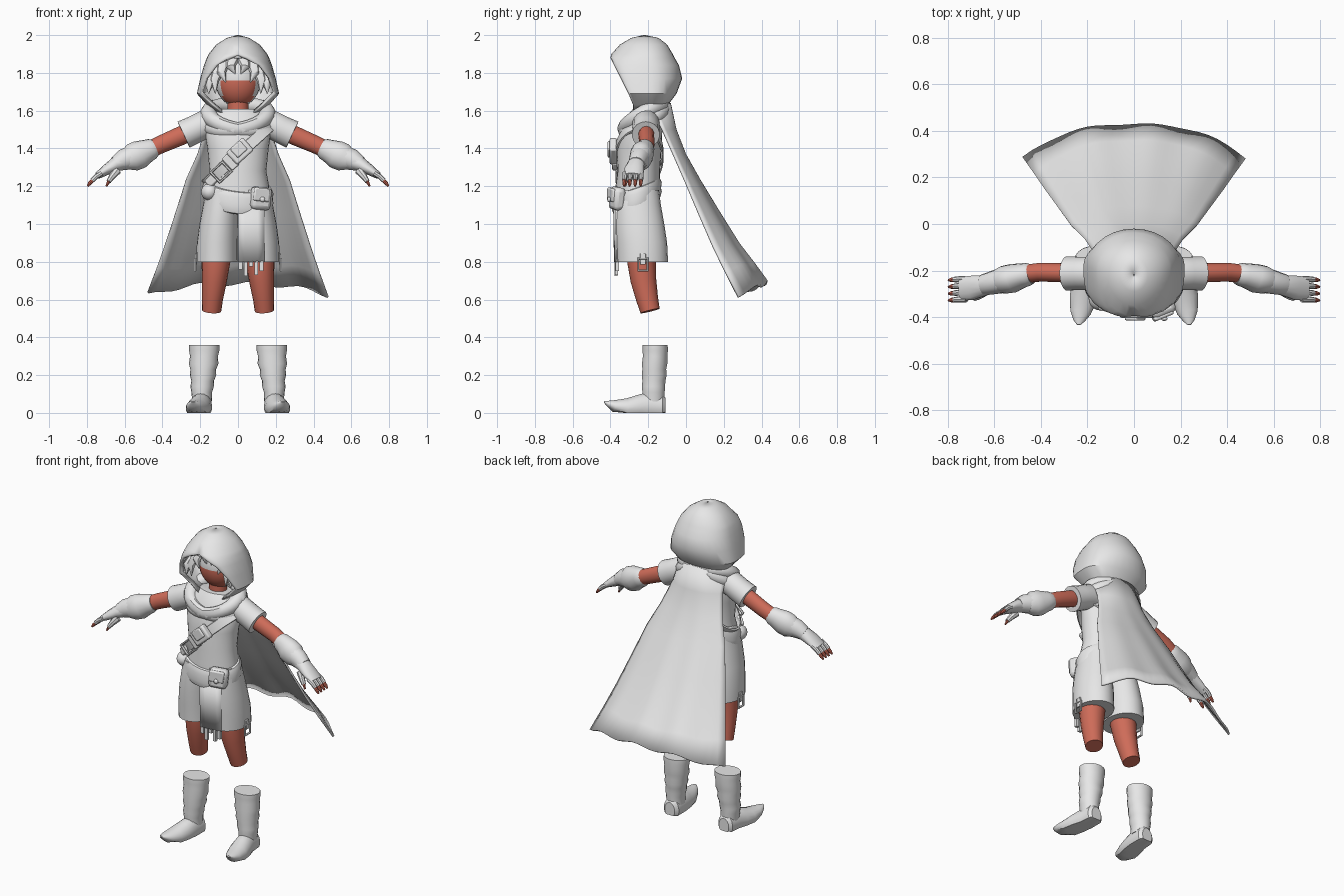
import bpy, bmesh, math
from math import sin, cos, pi, radians
from mathutils import Vector, Matrix

def material(name, rgb):
    m = bpy.data.materials.new(name)
    m.diffuse_color = (*rgb, 1)
    return m

GREY = material("grey_cloth", (0.8, 0.8, 0.8))
SKIN = material("red_skin", (0.62, 0.15, 0.10))

def finish(name, bm, mat, thick=0, bevel=0):
    bmesh.ops.remove_doubles(bm, verts=bm.verts, dist=0.0005)
    bmesh.ops.recalc_face_normals(bm, faces=bm.faces)
    me = bpy.data.meshes.new(name)
    bm.to_mesh(me)
    bm.free()
    ob = bpy.data.objects.new(name, me)
    bpy.context.collection.objects.link(ob)
    me.materials.append(mat)
    if thick:
        mod = ob.modifiers.new("thickness", 'SOLIDIFY')
        mod.thickness, mod.offset = thick, -1
    if bevel:
        mod = ob.modifiers.new("bevel", 'BEVEL')
        mod.width, mod.segments = bevel, 2
    return ob

def grid(name, mat, rows, closed=False, thick=0, caps=False):
    """Skin a list of equal-length point rows."""
    bm = bmesh.new()
    vs = [[bm.verts.new(p) for p in r] for r in rows]
    n = len(rows[0])
    for a, b in zip(vs, vs[1:]):
        for i in range(n if closed else n - 1):
            j = (i + 1) % n
            bm.faces.new((a[i], a[j], b[j], b[i]))
    if caps:
        bm.faces.new(vs[0])
        bm.faces.new(vs[-1])
    return finish(name, bm, mat, thick)

def loft(name, mat, pts, n=16, s=1, flat=False, ref=(0, 1, 0), floor=None):
    """Tube through (x, y, z, radius_a, radius_b) stations, mirrored in x by s."""
    c = [Vector(p[:3]) for p in pts]
    rows = []
    for k, p in enumerate(pts):
        t = Vector((0, 0, 1)) if flat else (c[min(k + 1, len(c) - 1)] - c[max(k - 1, 0)]).normalized()
        side = t.cross(Vector(ref)).normalized()
        up = side.cross(t)
        row = []
        for i in range(n):
            a = 2 * pi * i / n
            q = c[k] + side * p[3] * cos(a) + up * p[4] * sin(a)
            if floor is not None:
                q.z = max(q.z, floor)
            row.append((q.x * s, q.y, q.z))
        rows.append(row)
    return grid(name, mat, rows, True, caps=True)

def box(name, loc, size, rot=(0, 0, 0), bevel=0.01, mat=GREY):
    bm = bmesh.new()
    bmesh.ops.create_cube(bm, size=1)
    bmesh.ops.scale(bm, vec=size, verts=bm.verts)
    ob = finish(name, bm, mat, bevel=bevel)
    ob.location, ob.rotation_euler = loc, rot
    return ob

def torus(name, loc, rot, scale, R, r, segs=32, sides=10):
    bpy.ops.mesh.primitive_torus_add(major_radius=R, minor_radius=r, major_segments=segs, minor_segments=sides)
    ob = bpy.context.object
    ob.name = name
    ob.data.transform(Matrix.Diagonal((*scale, 1)) @ Matrix.Rotation(pi / 4, 4, 'Z'))
    ob.location, ob.rotation_euler = loc, rot
    ob.data.materials.append(GREY)
    return ob

def ball(name, loc, scale, rot=(0, 0, 0), mat=GREY):
    bm = bmesh.new()
    bmesh.ops.create_uvsphere(bm, u_segments=28, v_segments=20, radius=1)
    bmesh.ops.scale(bm, vec=scale, verts=bm.verts)
    ob = finish(name, bm, mat)
    ob.location, ob.rotation_euler = loc, rot
    return ob

# Hood: z, back y, half width, y of widest point, opening edge x and y
hood = [(1.58, -.13, .10, -.20, .07, -.28), (1.63, -.095, .165, -.18, .13, -.28),
        (1.69, -.05, .218, -.18, .195, -.305), (1.77, -.02, .20, -.18, .165, -.345),
        (1.84, -.037, .18, -.19, .11, -.38), (1.88, -.06, .165, -.20, .045, -.40),
        (1.90, -.07, .155, -.20, 0, -.395), (1.95, -.10, .115, -.21, 0, -.35),
        (1.985, -.145, .06, -.22, 0, -.29), (2.0, -.215, .005, -.22, 0, -.225)]
rows = []
for z, yb, w, ym, ex, ey in hood:
    half = [(w * sin(u), ym + (yb - ym) * cos(u)) for u in [i * pi / 14 for i in range(8)]]
    half += [(ex + (w - ex) * cos(u), ym + (ey - ym) * sin(u)) for u in [i * pi / 14 for i in range(1, 8)]]
    rows.append([(-x, y, z) for x, y in half[:0:-1]] + [(x, y, z) for x, y in half])
grid("hood", GREY, rows, thick=0.022)
ball("hood_peak", (0, -.332, 1.925), (.075, .07, .022), (radians(42), 0, 0))

# Head with a coloured lower face, neck and hair
head = ball("head", (0, -.19, 1.76), (.12, .105, .14))
head.data.materials.append(SKIN)
for f in head.data.polygons:
    x, y, z = f.center
    if y < -.03 and z < .01 and abs(x) < .085:
        f.material_index = 1
loft("neck", SKIN, [(0, -.2, 1.54, .055, .05), (0, -.2, 1.68, .055, .05)], flat=True)
for s in (-1, 1):
    for x0, x1, z0, z1 in ((.03, .015, 1.87, 1.795), (.08, .065, 1.85, 1.75),
                           (.10, .12, 1.83, 1.69), (.125, .155, 1.80, 1.69)):
        loft("hair_lock", GREY, [(x0, -.25, z0, .035, .025), ((x0 + x1) / 2 + .015, -.29, (z0 + z1) / 2, .025, .018),
                                 (x1, -.295, z1, .002, .002)], 8, s)

# Crossed scarf folds
for s in (-1, 1):
    torus("scarf_fold", (0, -.22, 1.56), (radians(30), radians(11 * s), 0), (1.08, .85, 1), .145, .042)

# Cape: centre line (y, z) and edge line (x, y, z)
mid = [(-.08, 1.64), (-.05, 1.5), (0, 1.37), (.075, 1.235), (.18, 1.06), (.285, .89), (.36, .79), (.43, .69)]
edge = [(.165, -.17, 1.6), (.175, -.12, 1.5), (.215, -.06, 1.37), (.275, 0, 1.235),
        (.33, .075, 1.06), (.385, .15, .89), (.43, .215, .76), (.48, .285, .627)]
rows = []
for k, ((my, mz), (ex, ey, ez)) in enumerate(zip(mid, edge)):
    row = []
    for i in range(25):
        u = i / 12 - 1
        f = abs(u) ** 2.6
        wave = .012 * sin(u * 11) * (k / 7) ** 2
        row.append((ex * u, my + (ey - my) * f + wave * .3, mz + (ez - mz) * f + wave))
    rows.append(row)
grid("cape", GREY, rows, thick=0.012)

# Tunic body
loft("tunic", GREY, [(0, -.255, 1.08, .165, .115), (0, -.255, 1.2, .165, .118), (0, -.25, 1.28, .15, .112),
                     (0, -.248, 1.4, .162, .118), (0, -.235, 1.5, .178, .11), (0, -.22, 1.57, .165, .095),
                     (0, -.21, 1.61, .11, .07)], 28, flat=True)

# Chest strap wrapping the torso diagonally
def strap_row(d, off):
    out = []
    for i in range(40):
        a = 2 * pi * i / 40
        x = (.166 + off) * cos(a)
        out.append((x - d * .7, -.248 + (.121 + off) * sin(a), 1.365 + .9 * x + d * .7))
    return out
grid("chest_strap", GREY, [strap_row(-.03, 0), strap_row(-.028, .008), strap_row(.028, .008), strap_row(.03, 0)], True)
tilt = -.74
box("strap_pouch", (.01, -.385, 1.385), (.12, .04, .09), (0, tilt, 0))
box("strap_pouch_flap", (.005, -.405, 1.395), (.07, .02, .06), (0, tilt, 0), .006)
box("strap_plate", (-.04, -.378, 1.33), (.05, .025, .085), (0, tilt, 0), .006)
torus("strap_buckle", (-.09, -.365, 1.275), (pi / 2, tilt, 0), (1, .85, 1), .058, .01, 4, 6)
box("strap_tip", (-.14, -.34, 1.23), (.06, .025, .05), (0, tilt, radians(-30)), .006)

# Sash that sags to the front, and its hanging pouch
rows = []
for dz, off in ((-.06, -.02), (-.055, .005), (-.02, .016), (.0, .012), (.03, .016), (.058, .004), (.065, -.02)):
    rows.append([((.172 + off) * cos(a), -.262 + (.118 + off) * sin(a), 1.15 + dz + .04 * sin(a) - .02 * cos(a))
                 for a in [2 * pi * i / 36 for i in range(36)]])
grid("sash", GREY, rows, True)
box("sash_pouch", (.12, -.365, 1.135), (.11, .065, .12), (0, radians(6), radians(22)), .022)
box("sash_pouch_flap", (.125, -.395, 1.155), (.09, .02, .07), (0, radians(6), radians(22)), .008)
ball("pouch_button", (.13, -.407, 1.13), (.014, .01, .014))
ball("side_pouch", (-.15, -.32, 1.17), (.045, .05, .045))

# Front tabard with a ragged fringe
def front_y(x, z):
    return -.385 + 1.2 * max(0, x - .04) ** 2 + .02 * max(0, 1 - z)
grid("tabard", GREY, [[(x, front_y(x, z), z) for x in (0, .035, .07, .105, .14)] for z in (1.1, .95, .8)], thick=.02)
for x, z in ((.002, .76), (.03, .725), (.058, .775), (.086, .73), (.114, .75)):
    box("fringe", (x + .011, front_y(x, .78) + .01, (z + .805) / 2), (.02, .018, .805 - z), bevel=0)

for s in (-1, 1):
    # Shorts, hem buckle and bare leg
    loft("shorts_leg", GREY, [(.112, -.23, .80, .109, .135), (.11, -.235, .9, .108, .135), (.102, -.247, 1.0, .102, .132),
                              (.092, -.255, 1.1, .093, .122), (.085, -.258, 1.18, .085, .115)], 24, s, True)
    torus("hem_buckle", (.226 * s, -.228, .785), (0, pi / 2, 0), (1.1, .85, 1), .04, .007, 4, 6)
    box("hem_tab", (.222 * s, -.228, .815), (.012, .03, .06), bevel=.003)
    loft("leg", SKIN, [(.115, -.235, .86, .078, .078), (.117, -.235, .8, .076, .076), (.125, -.225, .7, .066, .068),
                       (.135, -.205, .6, .055, .058), (.14, -.19, .54, .051, .052)], 16, s)

    # Boot shaft with soft folds, and pointed foot
    loft("boot_shaft", GREY, [(.19, -.172, .06, .052, .058), (.192, -.172, .11, .055, .06), (.19, -.172, .14, .062, .062),
                              (.187, -.17, .17, .06, .062), (.185, -.168, .2, .07, .067), (.184, -.168, .23, .068, .064),
                              (.182, -.166, .26, .078, .068), (.18, -.163, .30, .074, .066), (.179, -.163, .33, .08, .068),
                              (.179, -.163, .36, .08, .067)], 18, s, True)
    loft("boot_foot", GREY, [(.19, -.108, .03, .05, .035), (.19, -.125, .03, .07, .052), (.193, -.2, .03, .08, .056),
                             (.205, -.26, .025, .068, .062), (.218, -.32, .025, .052, .06), (.23, -.38, .037, .032, .045),
                             (.236, -.415, .05, .015, .025), (.238, -.433, .058, .004, .008)],
         18, s, ref=(1, 0, 0), floor=0)

    # Sleeve, bare arm and puffed cuff
    loft("sleeve", GREY, [(.10, -.21, 1.535, .06, .065), (.17, -.212, 1.53, .075, .072), (.23, -.212, 1.5, .074, .072),
                          (.288, -.213, 1.473, .076, .074)], 18, s)
    loft("arm", SKIN, [(.2, -.21, 1.51, .045, .04), (.3, -.21, 1.468, .05, .042), (.4, -.207, 1.425, .047, .041),
                       (.47, -.215, 1.392, .045, .04)], 14, s)
    loft("cuff", GREY, [(.44, -.215, 1.405, .046, .042), (.455, -.217, 1.398, .056, .05), (.475, -.22, 1.39, .06, .052),
                        (.52, -.233, 1.368, .075, .062), (.56, -.24, 1.352, .074, .06), (.6, -.25, 1.335, .05, .047)], 16, s)

    # Gloved hand with bracer, fingers and thumb
    loft("bracer", GREY, [(.57, -.243, 1.352, .06, .055), (.61, -.253, 1.338, .056, .05), (.65, -.262, 1.318, .04, .045)], 12, s)
    loft("hand", GREY, [(.6, -.255, 1.335, .045, .042), (.65, -.265, 1.315, .038, .046), (.70, -.275, 1.285, .028, .054),
                        (.745, -.28, 1.255, .018, .05)], 14, s)
    for k in range(4):
        y = -.237 - .029 * k
        loft("finger_sleeve", GREY, [(.72, y, 1.27, .014, .013), (.75, y, 1.252, .014, .013), (.772, y - .002, 1.23, .013, .012)], 8, s)
        loft("fingertip", SKIN, [(.768, y - .002, 1.234, .01, .01), (.785, y - .003, 1.215, .01, .01),
                                 (.797, y - .004, 1.2, .005, .005)], 8, s)
    loft("thumb_sleeve", GREY, [(.64, -.29, 1.285, .024, .02), (.668, -.31, 1.25, .017, .016), (.685, -.318, 1.225, .013, .013)], 8, s)
    loft("thumb_tip", SKIN, [(.683, -.317, 1.228, .01, .01), (.697, -.322, 1.2, .005, .005)], 8, s)

# Smooth shading that keeps hard edges
bpy.ops.object.select_all(action='SELECT')
bpy.context.view_layer.objects.active = head
bpy.ops.object.shade_smooth_by_angle(angle=radians(38))
